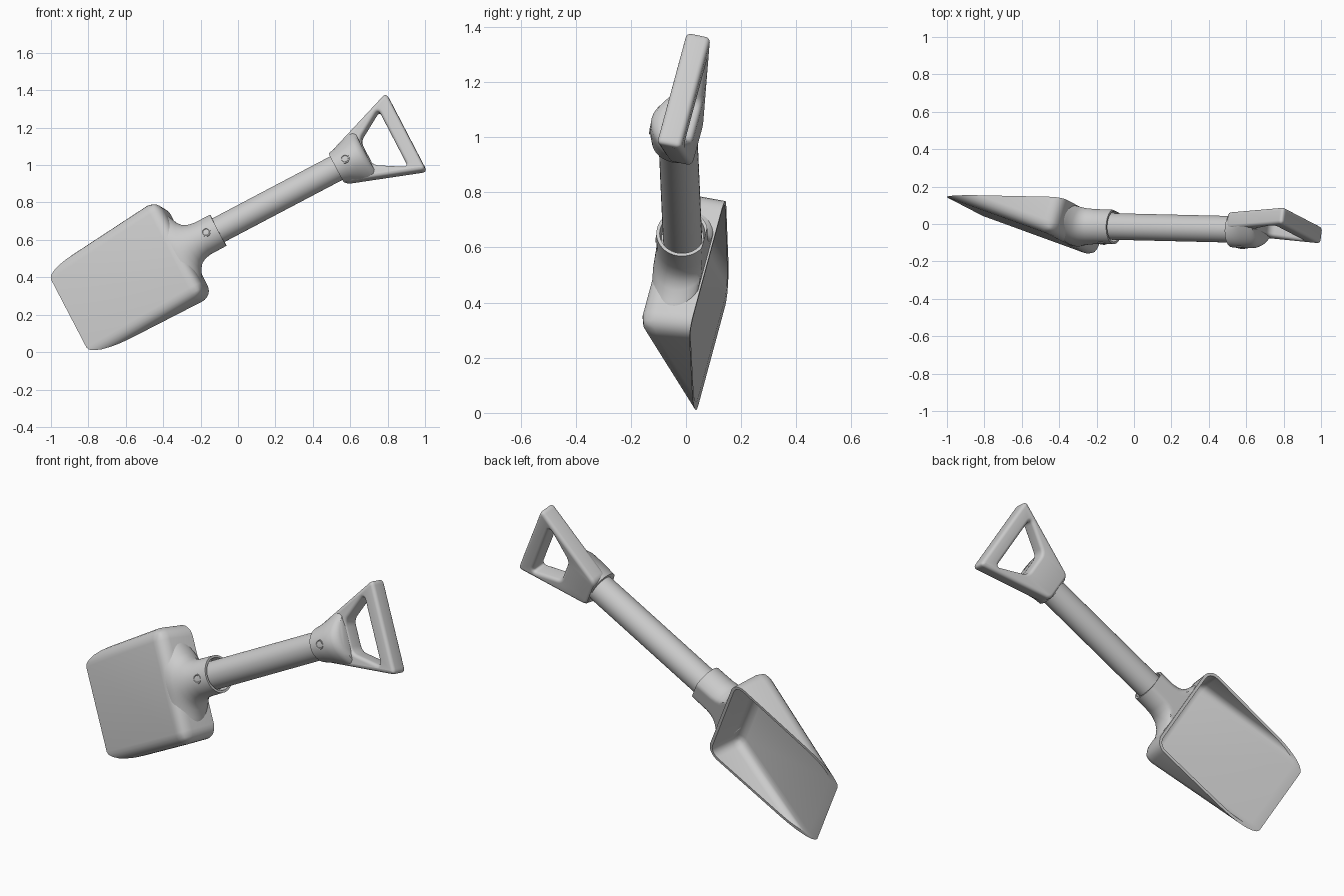
import bpy
import bmesh
from math import atan2, cos, hypot, pi, radians, sin
from mathutils import Matrix, Vector

cube = bpy.data.objects.get("Cube")
if cube:
    bpy.data.objects.remove(cube, do_unlink=True)

grey = bpy.data.materials.new("light_grey")
grey.use_nodes = True
grey.diffuse_color = (0.6, 0.6, 0.6, 1)
grey.node_tree.nodes["Principled BSDF"].inputs["Base Color"].default_value = grey.diffuse_color

# Shovel frame: X along the shaft to the grip, Y across, Z out of the front
along = Vector((0.885, -0.021, 0.466)).normalized()
twist = radians(13.5)
across = Vector((-0.466, 0, 0.885)) * cos(twist) + Vector((0, 1, 0)) * sin(twist)
across = (across - along * across.dot(along)).normalized()
out = along.cross(across)
FRAME = Matrix.Translation((0, -0.016, 0.707)) @ Matrix((along, across, out)).transposed().to_4x4()


def add_mesh(name, bm, angle=40):
    bmesh.ops.recalc_face_normals(bm, faces=bm.faces)
    mesh = bpy.data.meshes.new(name)
    bm.to_mesh(mesh)
    bm.free()
    mesh.materials.clear()
    mesh.materials.append(grey)
    obj = bpy.data.objects.new(name, mesh)
    bpy.context.collection.objects.link(obj)
    obj.matrix_world = FRAME
    bpy.ops.object.select_all(action="DESELECT")
    obj.select_set(True)
    bpy.context.view_layer.objects.active = obj
    bpy.ops.object.shade_smooth_by_angle(angle=radians(angle))


def loft(name, rows, back=-1.0, bell=0.0, lean=(0, 0), cap_end=True, sides=48):
    """Oval rings (x, half width, half depth, blend), flattened at the back.
    Blend turns on the bell-shaped section and the lean of the ring."""
    bm = bmesh.new()
    rings = []
    for x, wide, deep, blend in rows:
        ring = []
        for i in range(sides):
            a = 2 * pi * i / sides
            s = sin(a)
            z = max(deep * s * abs(s) ** (bell * blend), back)
            shift = lean[0] * z + lean[1] * max(z, 0) ** 2
            ring.append(bm.verts.new((x - blend * shift, wide * cos(a), z)))
        rings.append(ring)
    for r, s in zip(rings, rings[1:]):
        for i in range(sides):
            j = (i + 1) % sides
            bm.faces.new((r[i], r[j], s[j], s[i]))
    bm.faces.new(rings[0])
    if cap_end:
        bm.faces.new(rings[-1])
    add_mesh(name, bm)


# Scoop: outer and inner rounded wedges cut off at the rim and joined there
RIM = -0.09
WALL = 0.15
SLOPE = 3.4


def wedge(bm, t):
    """Add an open wedge shrunk by t and return its rim loop in order."""
    old = set(bm.faces)
    tip = -1.036 + hypot(1, SLOPE) * t
    back = -0.308 - hypot(1, WALL) * t
    depth = (back - tip) / (SLOPE + WALL)
    rise = -0.16
    profile = [(tip + SLOPE * rise, 0.262, RIM + rise),
               (tip + SLOPE * depth, 0.296, RIM + depth),
               (back - WALL * rise, 0.276, RIM + rise)]
    a, b = [[bm.verts.new((x, side * (half - t), z)) for x, half, z in profile]
            for side in (-1, 1)]
    faces = [bm.faces.new(a), bm.faces.new(b[::-1])]
    for i in (0, 1):
        faces.append(bm.faces.new((a[i + 1], a[i], b[i], b[i + 1])))
    edges = {e for f in faces for e in f.edges if not e.is_boundary}
    bmesh.ops.bevel(bm, geom=list(edges), offset=0.065 - t, segments=6,
                    profile=0.5, affect="EDGES")
    new = [f for f in bm.faces if f not in old]
    geom = new + list({e for f in new for e in f.edges}) + list({v for f in new for v in f.verts})
    bmesh.ops.bisect_plane(bm, geom=geom, plane_co=(0, 0, RIM), plane_no=(0, 0, -1),
                           clear_outer=True)
    rim = {v for f in bm.faces if f not in old for v in f.verts if v.is_boundary}
    return sorted(rim, key=lambda v: atan2(v.co.y, v.co.x + 0.6))


bm = bmesh.new()
outer = wedge(bm, 0)
inner = wedge(bm, 0.016)
for i in range(min(len(outer), len(inner))):
    bm.faces.new((outer[i - 1], outer[i], inner[i], inner[i - 1]))
add_mesh("scoop", bm)

# Socket: hollow collar flaring into the back wall of the scoop
loft("socket", [
    (-0.16, 0.077, 0.077, 0),
    (-0.119, 0.082, 0.082, 0),
    (-0.119, 0.094, 0.094, 0),
    (-0.215, 0.095, 0.095, 0),
    (-0.25, 0.102, 0.098, 0.2),
    (-0.278, 0.117, 0.102, 0.5),
    (-0.298, 0.142, 0.105, 0.8),
    (-0.315, 0.18, 0.107, 1),
    (-0.334, 0.225, 0.104, 1),
], back=-0.083, lean=(WALL, 2.5), cap_end=False)

# Shaft
loft("shaft", [(-0.25, 0.071, 0.071, 0), (0.7, 0.071, 0.071, 0)])

# Grip boss: housing over the shaft end that spreads into the grip arms
loft("grip_boss", [
    (0.595, 0.088, 0.096, 0),
    (0.64, 0.1, 0.1, 0.3),
    (0.69, 0.121, 0.1, 0.7),
    (0.735, 0.137, 0.096, 1),
    (0.757, 0.137, 0.084, 1),
    (0.771, 0.125, 0.06, 1),
], back=-0.07, bell=1.0)


# Grip frame: rounded trapezoid with a matching opening
def rounded(points, radius, steps=6):
    pts = [Vector(p) for p in points]
    result = []
    for i, p in enumerate(pts):
        start = p + (pts[i - 1] - p).normalized() * radius
        end = p + (pts[(i + 1) % len(pts)] - p).normalized() * radius
        for k in range(steps + 1):
            f = k / steps
            result.append(start * (1 - f) ** 2 + p * 2 * f * (1 - f) + end * f ** 2)
    return result


def trapezoid(x0, h0, x1, h1):
    return [(x0, -h0), (x1, -h1), (x1, h1), (x0, h0)]


EDGE = 0.018
curve = bpy.data.curves.new("grip_frame", "CURVE")
curve.dimensions = "2D"
curve.fill_mode = "BOTH"
curve.extrude = 0.045 - EDGE
curve.bevel_depth = EDGE
curve.bevel_resolution = 3
curve.offset = -EDGE
for outline, radius in ((trapezoid(0.595, 0.088, 1.016, 0.239), 0.03),
                        (trapezoid(0.775, 0.078, 0.938, 0.178), 0.03)):
    pts = rounded(outline, radius)
    spline = curve.splines.new("POLY")
    spline.points.add(len(pts) - 1)
    for sp, p in zip(spline.points, pts):
        sp.co = (p.x, p.y, 0, 1)
    spline.use_cyclic_u = True
source = bpy.data.objects.new("grip_outline", curve)
bpy.context.collection.objects.link(source)
bpy.context.view_layer.update()
mesh = bpy.data.meshes.new_from_object(
    source.evaluated_get(bpy.context.evaluated_depsgraph_get()))
bpy.data.objects.remove(source, do_unlink=True)
bm = bmesh.new()
bm.from_mesh(mesh)
bpy.data.meshes.remove(mesh)
bmesh.ops.translate(bm, verts=bm.verts, vec=(0, 0, -0.03))
bmesh.ops.remove_doubles(bm, verts=bm.verts, dist=0.0002)
add_mesh("grip_frame", bm)

# Rivets: small dished studs on the front
for name, x, z in (("socket_rivet", -0.18, 0.09), ("grip_rivet", 0.66, 0.095)):
    bm = bmesh.new()
    bmesh.ops.create_cone(bm, cap_ends=True, segments=24, radius1=0.026, radius2=0.024,
                          depth=0.012, matrix=Matrix.Translation((x, 0, z)))
    bm.normal_update()
    top = max(bm.faces, key=lambda f: f.calc_center_median().z)
    for thickness, shift in ((0.005, 0), (0.006, -0.006), (0.005, 0.002)):
        bmesh.ops.inset_region(bm, faces=[top], thickness=thickness)
        bmesh.ops.translate(bm, verts=top.verts, vec=(0, 0, shift))
    add_mesh(name, bm)
